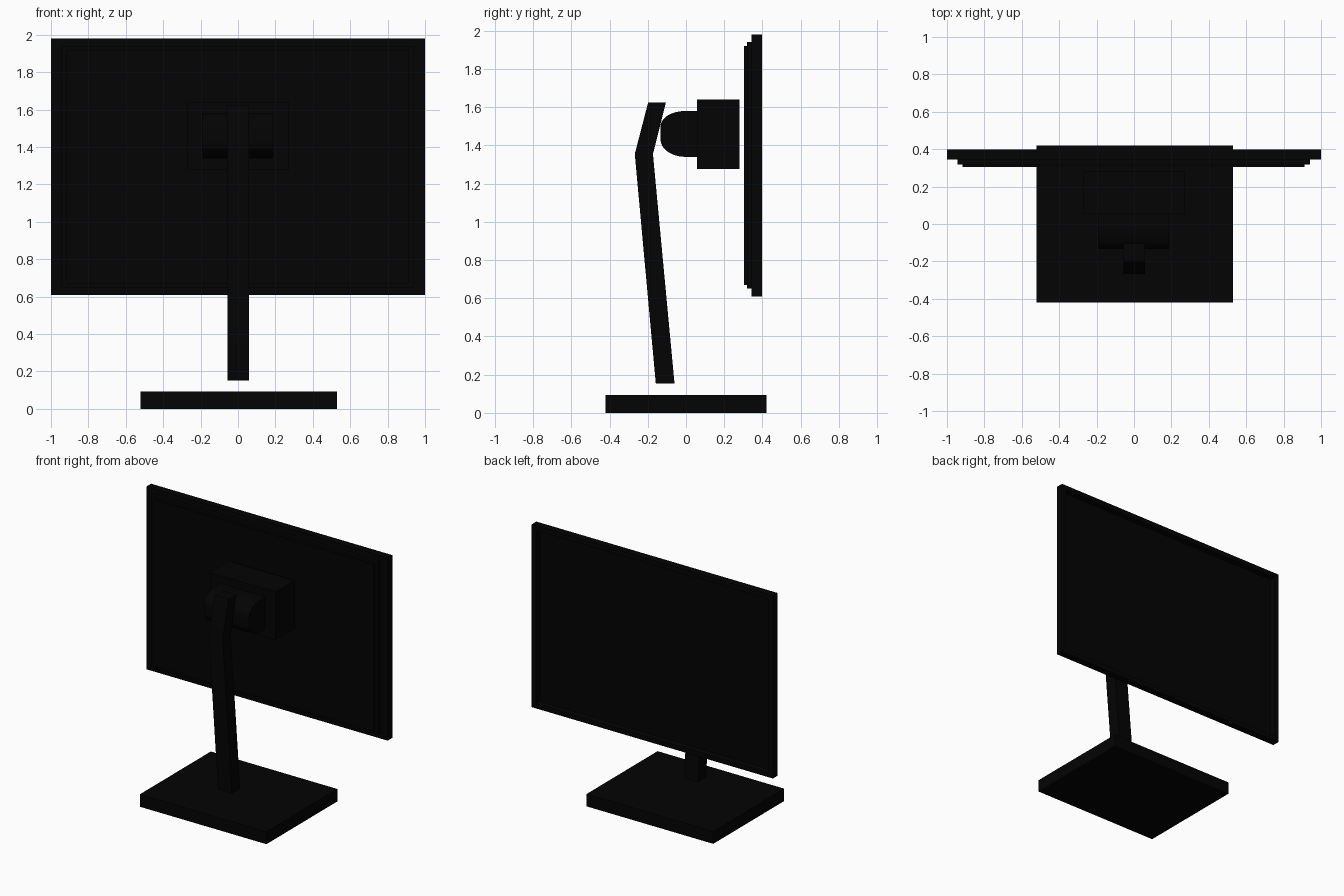
import bpy, bmesh, math

if "Cube" in bpy.data.objects:
    bpy.data.objects.remove(bpy.data.objects["Cube"])

mat = bpy.data.materials.new("black_plastic")
mat.diffuse_color = (0.001, 0.001, 0.001, 1)
mat.use_nodes = True
mat.node_tree.nodes["Principled BSDF"].inputs["Base Color"].default_value = mat.diffuse_color


def finish(name, bm, bevel=0.0, segments=1):
    bmesh.ops.recalc_face_normals(bm, faces=bm.faces)
    me = bpy.data.meshes.new(name)
    bm.to_mesh(me)
    bm.free()
    ob = bpy.data.objects.new(name, me)
    bpy.context.collection.objects.link(ob)
    me.materials.append(mat)
    if bevel:
        mod = ob.modifiers.new("edge_bevel", 'BEVEL')
        mod.width, mod.segments = bevel, segments
        mod.limit_method = 'ANGLE'
        mod.angle_limit = math.radians(40)
    bpy.ops.object.select_all(action='DESELECT')
    ob.select_set(True)
    bpy.context.view_layer.objects.active = ob
    bpy.ops.object.shade_smooth_by_angle(angle=math.radians(30))
    return ob


def prism(name, profile, x0, x1, bevel=0.0, segments=1):
    """Extrude a (y, z) outline across x."""
    bm = bmesh.new()
    face = bm.faces.new([bm.verts.new((x0, y, z)) for y, z in profile])
    res = bmesh.ops.extrude_face_region(bm, geom=[face])
    verts = [g for g in res['geom'] if isinstance(g, bmesh.types.BMVert)]
    bmesh.ops.translate(bm, verts=verts, vec=(x1 - x0, 0, 0))
    return finish(name, bm, bevel, segments)


def box(name, x, y, z, bevel=0.0, segments=1):
    outline = [(y[0], z[0]), (y[1], z[0]), (y[1], z[1]), (y[0], z[1])]
    return prism(name, outline, x[0], x[1], bevel, segments)


# base plate
box("base", (-0.52, 0.53), (-0.42, 0.42), (0.0, 0.093))

# bent support arm
arm = [(-0.158, 0.153), (-0.06, 0.153), (-0.173, 1.355), (-0.105, 1.625),
       (-0.198, 1.625), (-0.268, 1.355)]
prism("support_arm", arm, -0.055, 0.06)

# hinge with a rounded rear
hinge = [(0.06, 1.34), (0.06, 1.58)]
for i in range(13):
    a = math.pi / 2 * i / 12
    hinge.append((-0.003 - 0.13 * math.sin(a), 1.50 + 0.08 * math.cos(a)))
for i in range(13):
    a = math.pi / 2 * i / 12
    hinge.append((-0.003 - 0.13 * math.cos(a), 1.43 - 0.09 * math.sin(a)))
prism("hinge", hinge, -0.19, 0.186)

# mounting block
box("mount_block", (-0.27, 0.272), (0.057, 0.28), (1.277, 1.64))

# stepped rear housing
box("rear_housing_outer", (-0.945, 0.94), (0.318, 0.347), (0.65, 1.94))
box("rear_housing_inner", (-0.917, 0.912), (0.304, 0.33), (0.67, 1.92))

# display panel with a deep-set screen on the +y face
bm = bmesh.new()
bmesh.ops.create_cube(bm, size=1)
bmesh.ops.scale(bm, vec=(2.0, 0.055, 1.37), verts=bm.verts)
bmesh.ops.translate(bm, vec=(0, 0.3715, 1.295), verts=bm.verts)
bm.normal_update()
screen = [f for f in bm.faces if f.normal.y > 0.9]
bmesh.ops.inset_region(bm, faces=screen, thickness=0.05)
bmesh.ops.inset_region(bm, faces=screen, thickness=0.001, depth=-0.045)
finish("display_panel", bm)
